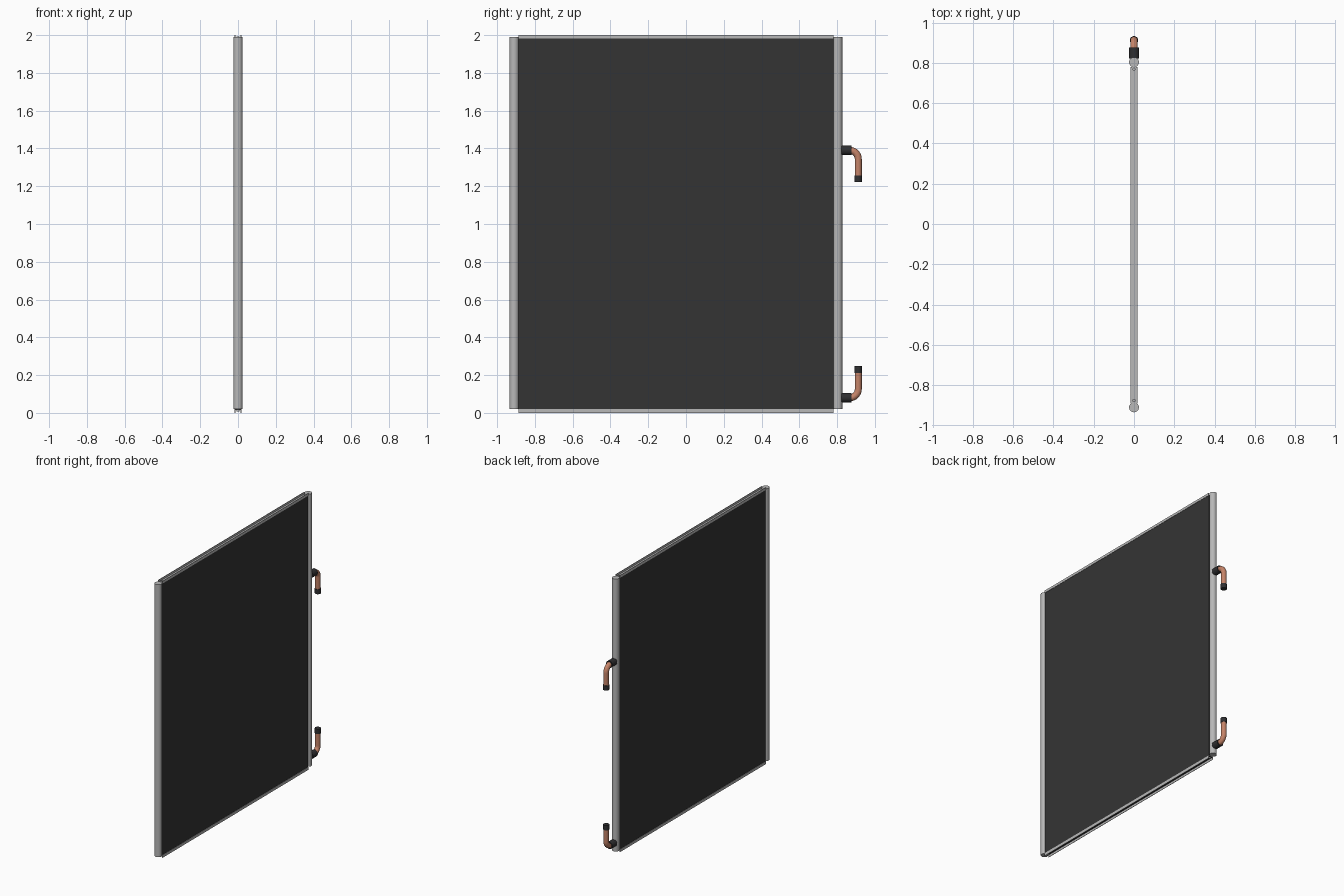
import bpy, math
from mathutils import Vector

cube = bpy.data.objects.get("Cube")
if cube:
    bpy.data.objects.remove(cube, do_unlink=True)


def material(name, rgb):
    m = bpy.data.materials.new(name)
    m.use_nodes = True
    m.diffuse_color = (*rgb, 1)
    m.node_tree.nodes["Principled BSDF"].inputs["Base Color"].default_value = (*rgb, 1)
    return m


ALU = material("aluminium grey", (0.48, 0.48, 0.48))
CORE = material("fin black", (0.034, 0.034, 0.034))
RUBBER = material("fitting black", (0.028, 0.028, 0.03))
COPPER = material("copper", (0.56, 0.23, 0.14))


def mesh_object(name, verts, faces, mat):
    me = bpy.data.meshes.new(name)
    me.from_pydata(verts, [], faces)
    me.materials.append(mat)
    ob = bpy.data.objects.new(name, me)
    bpy.context.collection.objects.link(ob)
    return ob


def box(name, centre, size, mat):
    bpy.ops.mesh.primitive_cube_add(size=1, location=centre)
    ob = bpy.context.object
    ob.name = name
    ob.scale = size
    bpy.ops.object.transform_apply(location=False, rotation=False, scale=True)
    ob.data.materials.append(mat)
    return ob


def rod(name, start, end, radius, mat, sides=32):
    a, b = Vector(start), Vector(end)
    bpy.ops.mesh.primitive_cylinder_add(vertices=sides, radius=radius,
                                        depth=(b - a).length, location=(a + b) / 2)
    ob = bpy.context.object
    ob.name = name
    ob.rotation_euler = (b - a).to_track_quat('Z', 'Y').to_euler()
    ob.data.materials.append(mat)
    bpy.ops.object.shade_smooth_by_angle()
    return ob


def elbow(name, y0, z0, y1, z1, radius, mat):
    """Tube leaving along +y, bending a quarter turn, then running in z."""
    turn = 1 if z1 > z0 else -1
    bend = 0.046
    path = [(y0, z0)]
    for i in range(13):
        a = math.pi / 2 * i / 12
        path.append((y1 - bend + bend * math.sin(a), z0 + turn * bend * (1 - math.cos(a))))
    path.append((y1, z1))
    cu = bpy.data.curves.new(name, 'CURVE')
    cu.dimensions = '3D'
    cu.bevel_depth = radius
    cu.bevel_resolution = 6
    cu.use_fill_caps = True
    sp = cu.splines.new('POLY')
    sp.points.add(len(path) - 1)
    for p, (y, z) in zip(sp.points, path):
        p.co = (0, y, z, 1)
    cu.materials.append(mat)
    ob = bpy.data.objects.new(name, cu)
    bpy.context.collection.objects.link(ob)
    return ob


# Finned core
FRONT, BACK = -0.888, 0.78
MID, LENGTH = (FRONT + BACK) / 2, BACK - FRONT
box("finned_core", (0, MID, 1.0), (0.031, LENGTH, 1.968), CORE)

# Header pipes
rod("front_header", (0, -0.91, 0.02), (0, -0.91, 1.99), 0.0245, ALU)
rod("back_header", (0, 0.803, 0.02), (0, 0.803, 1.99), 0.0245, ALU)


# Channel rails, open away from the core
def channel(name, z_web, z_lip):
    w, t = 0.0175, 0.003
    floor = z_web + math.copysign(t, z_lip - z_web)
    outline = [(-w, z_web), (w, z_web), (w, z_lip), (w - t, z_lip),
               (w - t, floor), (t - w, floor), (t - w, z_lip), (-w, z_lip)]
    n = len(outline)
    verts = [(x, y, z) for y in (FRONT, BACK) for x, z in outline]
    faces = [(i, (i + 1) % n, (i + 1) % n + n, i + n) for i in range(n)]
    faces += [tuple(reversed(range(n))), tuple(range(n, 2 * n))]
    ob = mesh_object(name, verts, faces, ALU)
    if z_lip < z_web:
        ob.data.flip_normals()
    ob.data.flip_normals()
    return ob


channel("top_rail", 1.982, 2.0)
channel("bottom_rail", 0.02, 0.0)

# Screws at the rail ends
for side, z0, z1 in (("top", 1.983, 1.993), ("bottom", 0.007, 0.019)):
    for end, y in (("front", FRONT + 0.012), ("back", BACK - 0.012)):
        rod(f"{side}_{end}_screw", (0, y, z0), (0, y, z1), 0.008, ALU, 16)

# Pipe connections: collar, copper elbow, end cap
for label, z, way in (("upper", 1.39, -1), ("lower", 0.08, 1)):
    rod(f"{label}_collar", (0, 0.822, z), (0, 0.876, z), 0.025, RUBBER)
    elbow(f"{label}_elbow", 0.85, z, 0.912, z + way * 0.145, 0.0185, COPPER)
    rod(f"{label}_end_cap", (0, 0.912, z + way * 0.132),
        (0, 0.912, z + way * 0.167), 0.0205, RUBBER)
